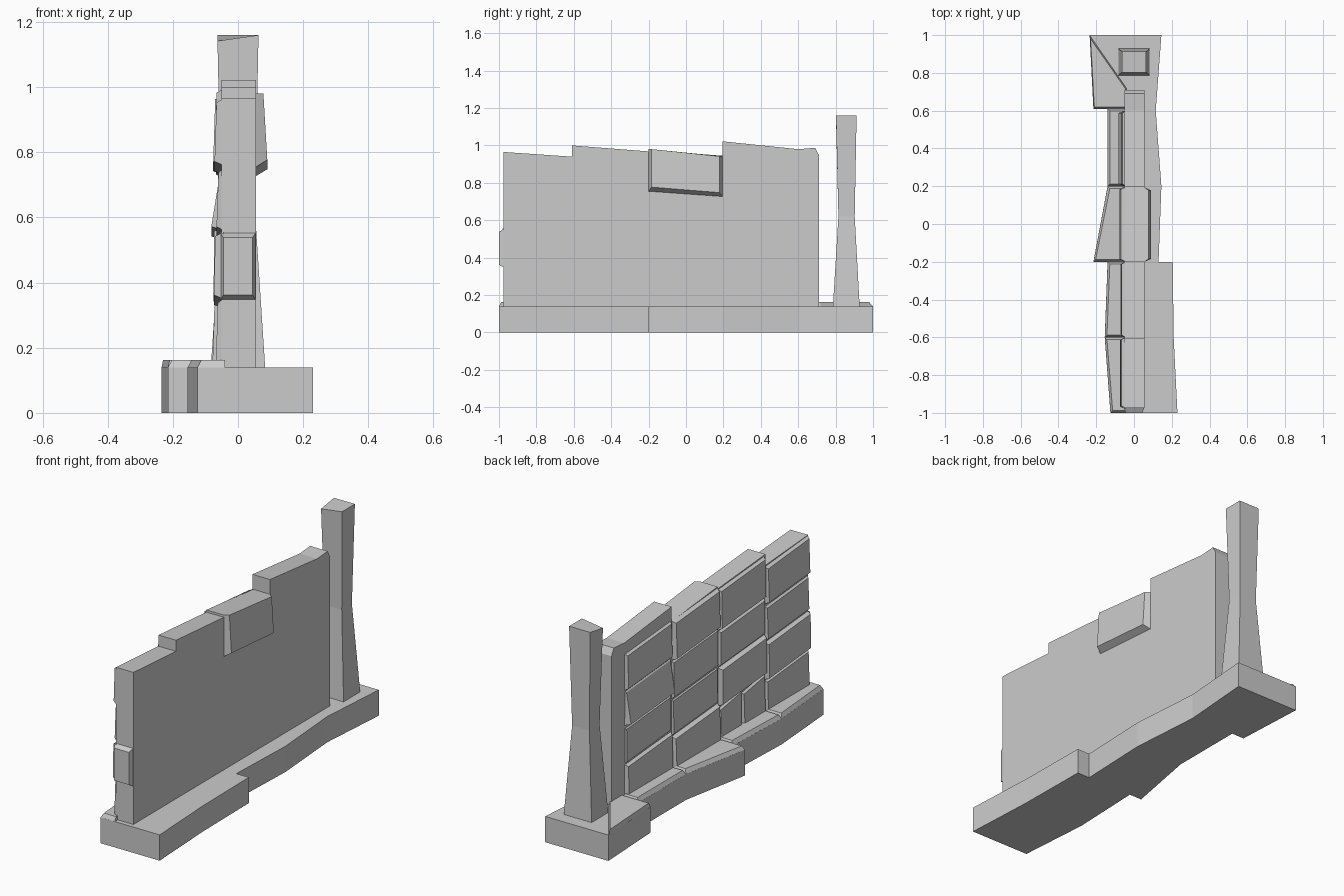
import bpy, bmesh


def loft(name, rings):
    """Join equal-sized rings of points into a closed solid."""
    bm = bmesh.new()
    loops = [[bm.verts.new(p) for p in ring] for ring in rings]
    n = len(loops[0])
    for a, b in zip(loops, loops[1:]):
        for i in range(n):
            j = (i + 1) % n
            bm.faces.new((a[i], a[j], b[j], b[i]))
    bm.faces.new(loops[0][::-1])
    bm.faces.new(loops[-1])
    bmesh.ops.recalc_face_normals(bm, faces=bm.faces)
    me = bpy.data.meshes.new(name)
    bm.to_mesh(me)
    bm.free()
    ob = bpy.data.objects.new(name, me)
    bpy.context.collection.objects.link(ob)
    return ob


def slab(name, outline, z0, z1):
    return loft(name, [[(x, y, z) for x, y in outline] for z in (z0, z1)])


def brick(name, y0, y1, z0, z1, x_low, x_high, back=-0.045, tilt=0.03, edge=0.012):
    """Chamfered brick standing out of the wall; its rows dip toward +y."""
    base = [(y0, z0, 0), (y1, z0 - tilt, 0), (y1, z1 - tilt, 1), (y0, z1, 1)]
    s = [(1, 1), (-1, 1), (-1, -1), (1, -1)]
    outer = [(back, y, z) for y, z, _ in base]
    inner = [(x_high if t else x_low, y + a * edge, z + b * edge)
             for (y, z, t), (a, b) in zip(base, s)]
    return loft(name, [outer, inner])


# footing
slab("footing", [(0.23, -1), (0.21, -0.6), (0.205, -0.2), (0.13, -0.2),
                 (0.145, 0.2), (0.115, 0.6), (0.145, 1), (-0.235, 1),
                 (-0.215, 0.61), (-0.14, 0.61), (-0.14, 0.2), (-0.215, -0.2),
                 (-0.14, -0.2), (-0.155, -0.6), (-0.125, -1)], 0, 0.14)

# raised kerb stones on the brick side: y0, y1, x at y0, x at y1
for i, (y0, y1, xa, xb) in enumerate([(-1, -0.6, -0.125, -0.155),
                                      (-0.6, -0.2, -0.155, -0.14),
                                      (-0.2, 0.2, -0.215, -0.14),
                                      (0.2, 0.61, -0.14, -0.14)]):
    e = 0.012
    low = [(xa, y0), (xb, y1), (-0.04, y1), (-0.04, y0)]
    high = [(xa + e, y0 + e), (xb + e, y1 - e), (-0.04, y1 - e), (-0.04, y0 + e)]
    loft(f"kerb_stone_{i}", [[(x, y, 0.139) for x, y in low],
                             [(x, y, 0.162) for x, y in high]])
loft("kerb_stone_corner", [
    [(-0.235, 1, 0.139), (-0.215, 0.61, 0.139), (-0.04, 0.61, 0.139), (-0.04, 0.72, 0.139)],
    [(-0.23, 0.98, 0.162), (-0.21, 0.62, 0.162), (-0.045, 0.62, 0.162), (-0.045, 0.715, 0.162)]])

# wall with stepped top
profile = [(-0.975, 0.13), (-0.975, 0.965), (-0.61, 0.94), (-0.61, 1.0),
           (-0.2, 0.968), (0.195, 0.935), (0.195, 1.022), (0.6, 0.98),
           (0.69, 0.987), (0.71, 0.95), (0.71, 0.13)]
loft("wall", [[(x, y, z) for y, z in profile] for x in (-0.05, 0.055)])

# through stone at the top of the wall
loft("through_stone_right", [
    [(0.04, -0.2, 0.755), (0.04, 0.195, 0.727), (0.04, 0.195, 0.942), (0.04, -0.2, 0.98)],
    [(0.055, -0.2, 0.755), (0.055, 0.195, 0.727), (0.055, 0.195, 0.942), (0.055, -0.2, 0.98)],
    [(0.09, -0.185, 0.777), (0.09, 0.178, 0.748), (0.078, 0.178, 0.942), (0.078, -0.185, 0.98)]])
loft("through_stone_core", [
    [(x, -0.2, 0.9), (x, 0.195, 0.9), (x, 0.195, 0.942), (x, -0.2, 0.98)] for x in (-0.05, 0.05)])

# brick face: y0, y1, z0, z1, x at bottom, x at top
bricks = [
    (-0.975, -0.6, 0.14, 0.35, -0.068, -0.062), (-0.975, -0.6, 0.56, 0.75, -0.066, -0.06),
    (-0.975, -0.6, 0.76, 0.965, -0.072, -0.066),
    (-0.6, -0.4, 0.15, 0.36, -0.066, -0.06), (-0.4, -0.2, 0.14, 0.35, -0.062, -0.06),
    (-0.6, -0.2, 0.36, 0.57, -0.075, -0.073), (-0.6, -0.2, 0.57, 0.77, -0.062, -0.062),
    (-0.6, -0.2, 0.77, 0.995, -0.07, -0.066),
    (-0.2, 0.2, 0.15, 0.35, -0.078, -0.072), (-0.2, 0.2, 0.35, 0.55, -0.06, -0.056),
    (-0.2, 0.2, 0.55, 0.76, -0.062, -0.06), (-0.2, 0.195, 0.76, 0.975, -0.076, -0.07),
    (0.2, 0.6, 0.15, 0.35, -0.072, -0.066), (0.2, 0.6, 0.35, 0.55, -0.058, -0.056),
    (0.2, 0.6, 0.56, 0.75, -0.082, -0.055), (0.2, 0.6, 0.75, 0.95, -0.068, -0.062),
]
for i, b in enumerate(bricks):
    brick(f"brick_{i}", *b)

# brick wrapping the front end of the wall
brick("brick_end_side", -0.98, -0.6, 0.35, 0.555, -0.074, -0.07)
loft("brick_end_front", [
    [(-0.055, -0.97, 0.345), (0.055, -0.97, 0.345), (0.055, -0.97, 0.555), (-0.055, -0.97, 0.555)],
    [(-0.045, -1, 0.362), (0.045, -1, 0.362), (0.045, -1, 0.538), (-0.045, -1, 0.538)]])

# waisted gate post: z, half width x, y from, y to
post = [(0.13, 0.084, 0.785, 0.929), (0.62, 0.052, 0.815, 0.902), (1.16, 0.063, 0.802, 0.912)]
rings = [[(-w, a, z), (w, a, z), (w, b, z), (-w, b, z)] for z, w, a, b in post]
rings[-1][0] = (-0.063, 0.802, 1.142)  # chipped top corner
loft("gate_post", rings)
